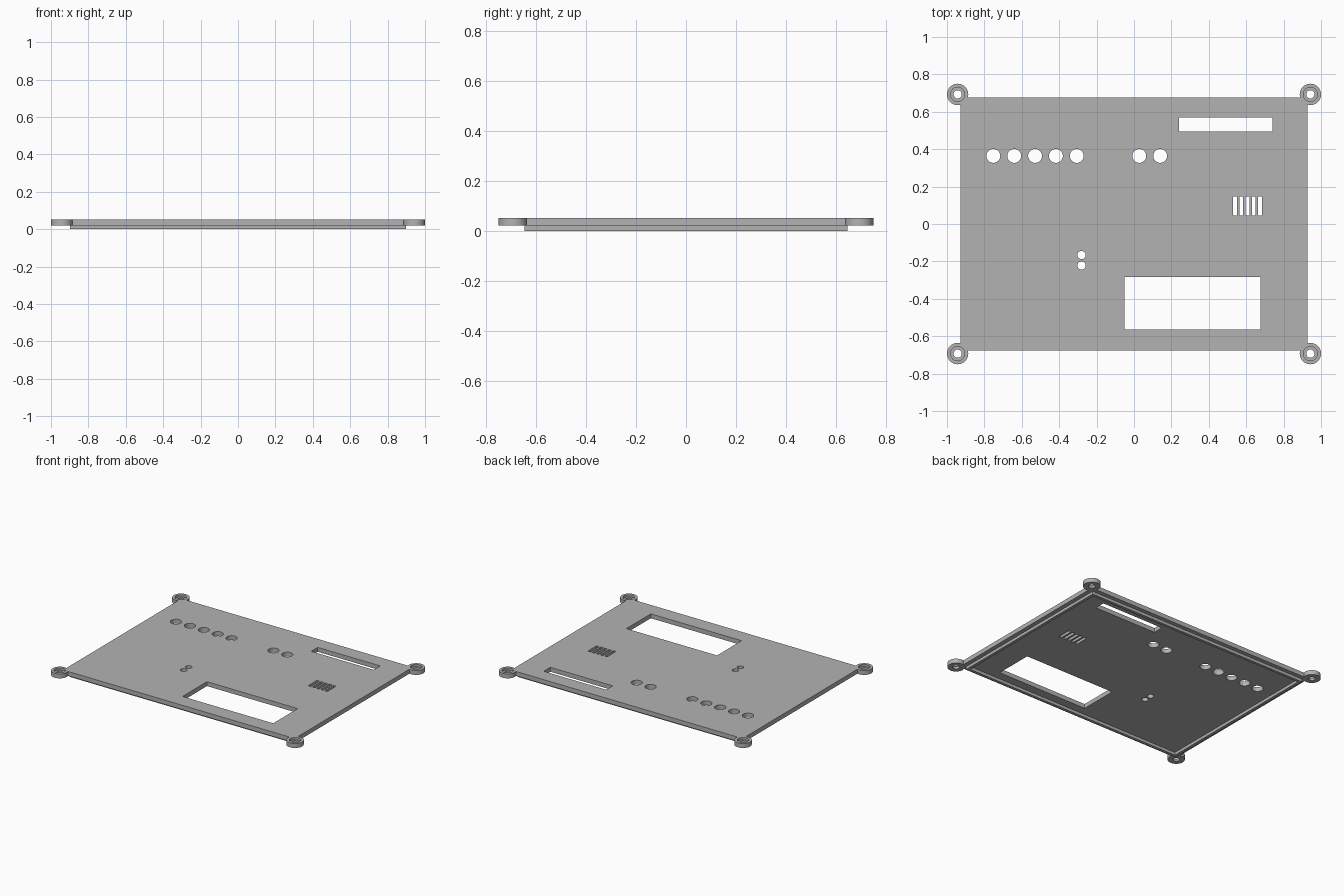
import bpy
import bmesh
from mathutils import Matrix, Vector

cube = bpy.data.objects.get("Cube")
if cube:
    bpy.data.objects.remove(cube, do_unlink=True)

TOP, LEDGE = 0.053, 0.021      # top face and underside of the plate
LUG_X, LUG_Y = 0.943, 0.693    # screw lug centres
CORNERS = [(sx * LUG_X, sy * LUG_Y) for sx in (-1, 1) for sy in (-1, 1)]

grey = bpy.data.materials.new("plain_grey")
grey.use_nodes = True
grey.diffuse_color = (0.45, 0.45, 0.45, 1)
grey.node_tree.nodes["Principled BSDF"].inputs["Base Color"].default_value = grey.diffuse_color


def box(bm, x0, x1, y0, y1, z0, z1):
    centre = Vector((x0 + x1, y0 + y1, z0 + z1)) / 2
    size = Matrix.Diagonal((x1 - x0, y1 - y0, z1 - z0, 1))
    bmesh.ops.create_cube(bm, size=1, matrix=Matrix.Translation(centre) @ size)


def cylinder(bm, x, y, r, z0, z1, sides=48):
    bmesh.ops.create_cone(bm, cap_ends=True, segments=sides, radius1=r, radius2=r,
                          depth=z1 - z0, matrix=Matrix.Translation((x, y, (z0 + z1) / 2)))


def make(name, bm):
    mesh = bpy.data.meshes.new(name)
    bm.to_mesh(mesh)
    bm.free()
    mesh.materials.append(grey)
    obj = bpy.data.objects.new(name, mesh)
    bpy.context.collection.objects.link(obj)
    return obj


def combine(target, tool, operation):
    """Apply a boolean to the target and remove the tool."""
    bpy.context.view_layer.objects.active = target
    mod = target.modifiers.new(operation, 'BOOLEAN')
    mod.object, mod.operation, mod.solver = tool, operation, 'EXACT'
    bpy.ops.object.modifier_apply(modifier=mod.name)
    bpy.data.objects.remove(tool, do_unlink=True)


# Flat cover plate
bm = bmesh.new()
box(bm, -0.928, 0.928, -0.677, 0.677, LEDGE, TOP)
panel = make("cover_panel", bm)

# Round screw lugs on the corners
bm = bmesh.new()
for x, y in CORNERS:
    cylinder(bm, x, y, 0.057, LEDGE, TOP)
combine(panel, make("lugs", bm), 'UNION')

# Locating lip below, hollowed to a thin rim
bm = bmesh.new()
box(bm, -0.897, 0.897, -0.647, 0.647, 0, LEDGE + 0.01)
combine(panel, make("lip", bm), 'UNION')
bm = bmesh.new()
box(bm, -0.877, 0.877, -0.627, 0.627, -0.1, LEDGE)
combine(panel, make("lip_pocket", bm), 'DIFFERENCE')

# Counterbores for the screw heads
bm = bmesh.new()
for x, y in CORNERS:
    cylinder(bm, x, y, 0.038, 0.037, 0.1)
combine(panel, make("counterbores", bm), 'DIFFERENCE')

# Through openings
bm = bmesh.new()
through = (-0.1, 0.1)
for x, y in CORNERS:
    cylinder(bm, x, y, 0.022, *through)
for i in (0, 1, 2, 3, 4, 7, 8):                 # button holes
    cylinder(bm, -0.752 + i * 0.1115, 0.364, 0.037, *through)
for y in (-0.166, -0.222):                      # indicator holes
    cylinder(bm, -0.28, y, 0.022, *through)
box(bm, 0.24, 0.741, 0.495, 0.57, *through)     # connector slot
box(bm, -0.05, 0.677, -0.564, -0.284, *through) # display window
for i in range(5):                              # vent slits
    x = 0.54 + i * 0.0334
    box(bm, x - 0.0105, x + 0.0105, 0.046, 0.147, *through)
combine(panel, make("openings", bm), 'DIFFERENCE')

panel.select_set(True)
bpy.context.view_layer.objects.active = panel
bpy.ops.object.shade_smooth_by_angle(angle=0.6)
